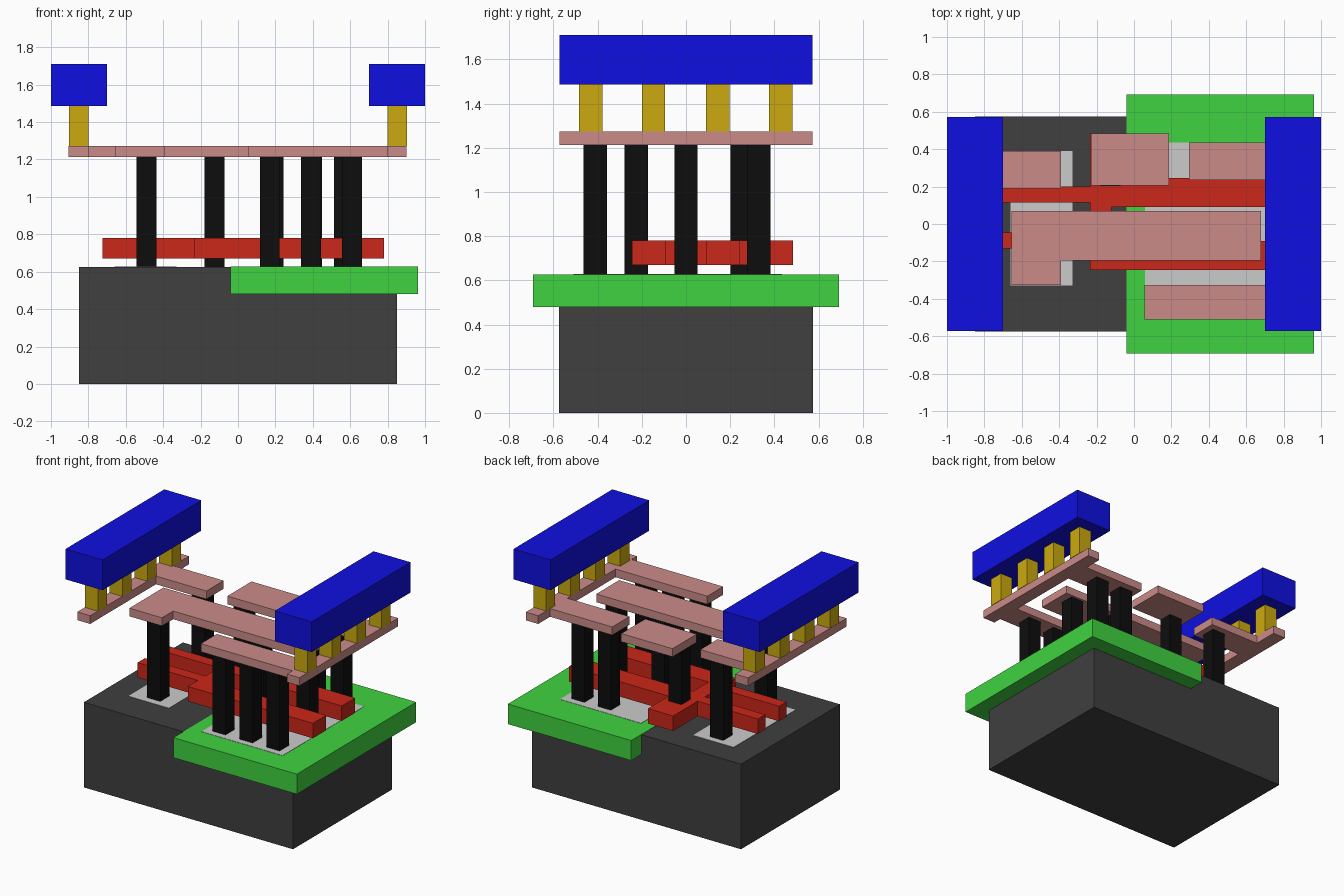
import bpy, bmesh

if "Cube" in bpy.data.objects:
    bpy.data.objects.remove(bpy.data.objects["Cube"])


def mat(name, r, g, b):
    m = bpy.data.materials.new(name)
    m.diffuse_color = (r, g, b, 1)
    m.use_nodes = True
    m.node_tree.nodes["Principled BSDF"].inputs["Base Color"].default_value = m.diffuse_color
    return m


DARK = mat("dark_grey", 0.05, 0.05, 0.05)
GREEN = mat("green", 0.05, 0.65, 0.05)
RED = mat("red", 0.6, 0.02, 0.01)
BLACK = mat("black", 0.004, 0.004, 0.004)
PINK = mat("pink", 0.6, 0.26, 0.25)
YELLOW = mat("yellow", 0.6, 0.4, 0.005)
BLUE = mat("blue", 0.005, 0.005, 0.75)


def prism(name, outline, z0, z1, material=None):
    """Extrude a plan outline from z0 up to z1."""
    bm = bmesh.new()
    face = bm.faces.new([bm.verts.new((x, y, z0)) for x, y in outline])
    ext = bmesh.ops.extrude_face_region(bm, geom=[face])
    top = [v for v in ext["geom"] if isinstance(v, bmesh.types.BMVert)]
    bmesh.ops.translate(bm, verts=top, vec=(0, 0, z1 - z0))
    bmesh.ops.recalc_face_normals(bm, faces=bm.faces)
    me = bpy.data.meshes.new(name)
    bm.to_mesh(me)
    bm.free()
    if material:
        me.materials.append(material)
    ob = bpy.data.objects.new(name, me)
    bpy.context.collection.objects.link(ob)
    return ob


def box(name, x0, x1, y0, y1, z0, z1, material=None):
    return prism(name, [(x0, y0), (x1, y0), (x1, y1), (x0, y1)], z0, z1, material)


# Base block, well and the two doped regions set into the surface
SURF = 0.625
box("substrate", -0.85, 0.85, -0.575, 0.575, 0, SURF, DARK)
box("well", -0.04, 0.963, -0.693, 0.693, 0.48, SURF + 0.002, GREEN)
box("left_doped_region", -0.66, -0.33, -0.33, 0.39, 0.52, SURF + 0.003)
box("right_doped_region", 0.06, 0.72, -0.51, 0.435, 0.52, SURF + 0.004)

# Gate: two fingers joined by a bridge, with a contact pad at the back
prism("gate", [
    (-0.725, 0.115), (-0.235, 0.115), (-0.235, -0.045), (-0.725, -0.045),
    (-0.725, -0.13), (-0.235, -0.13), (-0.235, -0.245), (0.78, -0.245),
    (0.78, -0.09), (-0.12, -0.09), (-0.12, 0.09), (0.78, 0.09),
    (0.78, 0.245), (-0.03, 0.245), (-0.03, 0.485), (-0.235, 0.485),
    (-0.235, 0.2), (-0.725, 0.2)], 0.67, 0.78, RED)

# Contact pillars
contacts = [(-0.49, 0.29), (-0.49, -0.225), (-0.125, 0.255),
            (0.19, 0), (0.565, 0), (0.395, 0.33), (0.61, 0.33),
            (0.17, -0.41), (0.39, -0.41), (0.61, -0.41)]
for i, (x, y) in enumerate(contacts, 1):
    h = 0.053
    box(f"contact_{i}", x - h, x + h, y - h, y + h, SURF, 1.213, BLACK)

# Lower metal layer
Y = 0.573
M0, M1 = 1.213, 1.273
prism("left_rail", [
    (-0.905, -Y), (-0.8, -Y), (-0.8, 0.19), (-0.39, 0.19),
    (-0.39, 0.39), (-0.8, 0.39), (-0.8, Y), (-0.905, Y)], M0, M1, PINK)
prism("right_rail", [
    (0.9, -Y), (0.9, Y), (0.8, Y), (0.8, 0.435), (0.295, 0.435),
    (0.295, 0.235), (0.8, 0.235), (0.8, -0.325), (0.055, -0.325),
    (0.055, -0.51), (0.8, -0.51), (0.8, -Y)], M0, M1, PINK)
prism("output_strip", [
    (-0.655, -0.325), (-0.39, -0.325), (-0.39, -0.195), (0.68, -0.195),
    (0.68, 0.07), (-0.655, 0.07)], M0, M1, PINK)
box("input_plate", -0.23, 0.187, 0.205, 0.485, M0, M1, PINK)

# Vias and upper power bars, one set per side
for side, s in (("left", -1), ("right", 1)):
    for i, y in enumerate((-0.432, -0.147, 0.143, 0.428), 1):
        x0, x1 = sorted((s * 0.8, s * 0.903))
        box(f"{side}_via_{i}", x0, x1, y - 0.053, y + 0.053, M1, 1.487, YELLOW)
    x0, x1 = sorted((s * 0.7, s * 1.0))
    box(f"{side}_power_bar", x0, x1, -Y, Y, 1.487, 1.71, BLUE)
